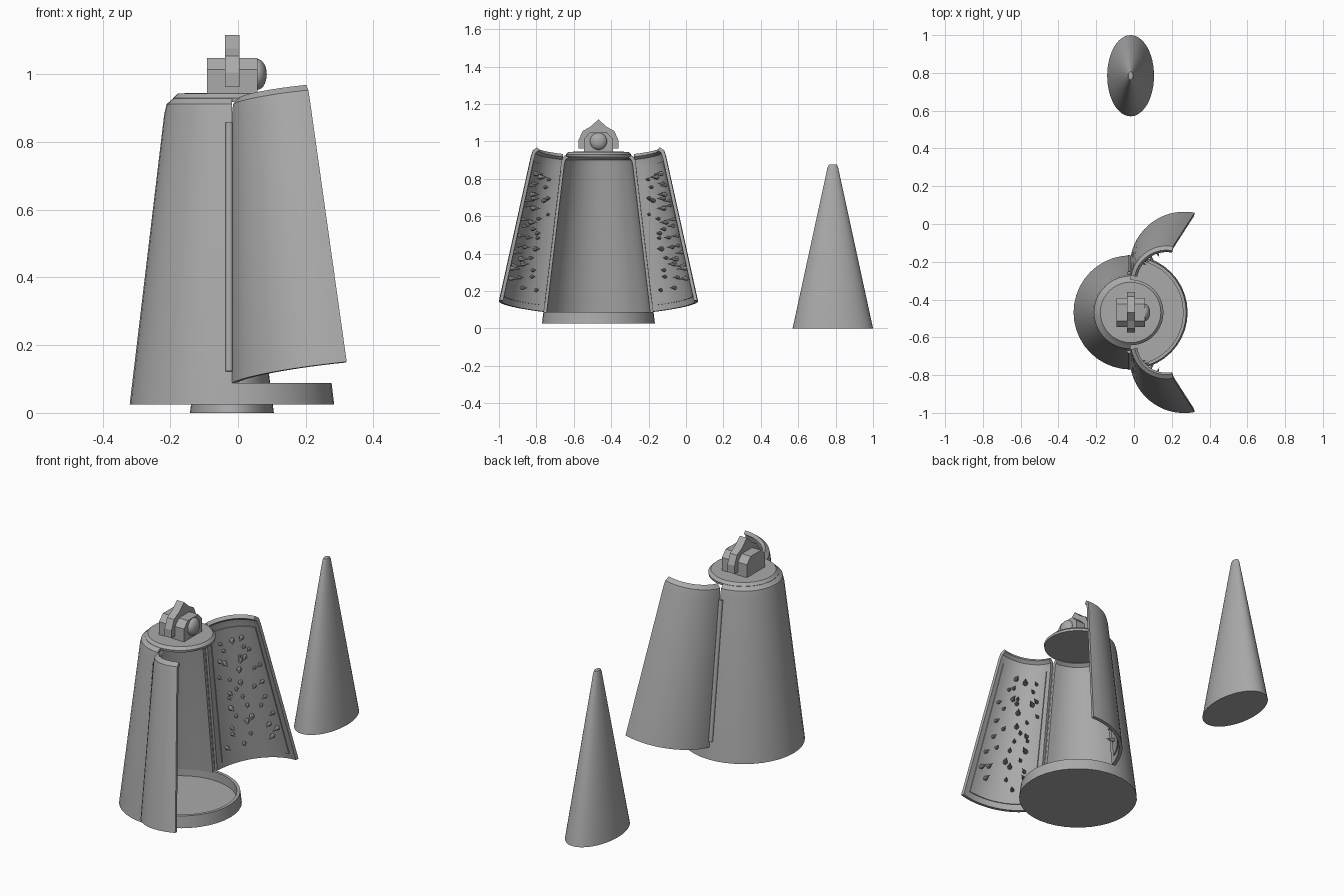
import bpy, bmesh, math, random
from mathutils import Matrix, Vector

if "Cube" in bpy.data.objects:
    bpy.data.objects.remove(bpy.data.objects["Cube"])

random.seed(4)
CENTRE = Matrix.Translation((-0.018, -0.468, 0))
MIRROR = Matrix.Scale(-1, 4, (0, 1, 0))

iron = bpy.data.materials.new("iron_grey")
iron.use_nodes = True
grey = (0.4, 0.4, 0.4, 1)
iron.diffuse_color = grey
iron.node_tree.nodes["Principled BSDF"].inputs["Base Color"].default_value = grey


def finish(name, bm, matrix, smooth=True):
    """Clean a bmesh, place it and turn it into an object."""
    bmesh.ops.transform(bm, matrix=matrix, verts=bm.verts)
    bmesh.ops.remove_doubles(bm, verts=bm.verts, dist=0.0002)
    bmesh.ops.recalc_face_normals(bm, faces=bm.faces)
    mesh = bpy.data.meshes.new(name)
    bm.to_mesh(mesh)
    bm.free()
    mesh.materials.append(iron)
    obj = bpy.data.objects.new(name, mesh)
    bpy.context.collection.objects.link(obj)
    if smooth:
        bpy.ops.object.select_all(action='DESELECT')
        obj.select_set(True)
        bpy.context.view_layer.objects.active = obj
        bpy.ops.object.shade_smooth_by_angle(angle=math.radians(35))
    return obj


def lathe(bm, profile, start=0, end=360, steps=32, matrix=Matrix()):
    """Sweep a closed (radius, z) profile round z between two angles."""
    rings = []
    for i in range(steps + 1):
        a = math.radians(start + (end - start) * i / steps)
        rings.append([bm.verts.new(matrix @ Vector((r * math.cos(a), r * math.sin(a), z)))
                      for r, z in profile])
    n = len(profile)
    for a, b in zip(rings, rings[1:]):
        for j in range(n):
            k = (j + 1) % n
            if profile[j][0] + profile[k][0] > 0:
                quad = [a[j], a[k], b[k], b[j]]
                if profile[j][0] == 0:
                    quad.pop(0)
                elif profile[k][0] == 0:
                    quad.pop(1)
                bm.faces.new(quad)
    if end - start < 360:
        bm.faces.new(rings[0])
        bm.faces.new(rings[-1])


def extrude_x(name, outline, x0, x1):
    """Extrude a (y, z) outline along x."""
    bm = bmesh.new()
    face = bm.faces.new([bm.verts.new((x0, y, z)) for y, z in outline])
    new = bmesh.ops.extrude_face_region(bm, geom=[face])["geom"]
    bmesh.ops.translate(bm, vec=(x1 - x0, 0, 0),
                        verts=[v for v in new if isinstance(v, bmesh.types.BMVert)])
    return finish(name, bm, CENTRE, smooth=False)


def radius(z):
    """Outer radius of the tapered wall at height z."""
    return 0.302 - (z - 0.025) * 0.119


def wall(z0):
    """Closed wall section from z0 to the rounded shoulder."""
    outer = [(radius(z0), z0), (radius(0.88), 0.88), (0.193, 0.912), (0.172, 0.93)]
    inner = [(0.16, 0.914), (0.177, 0.9), (radius(0.87) - 0.018, 0.87), (radius(z0) - 0.018, z0)]
    return outer + inner


# Rear half of the cabinet
bm = bmesh.new()
lathe(bm, wall(0.025), 90, 270, 20)
finish("cabinet_back", bm, CENTRE)

# Round tray with a low rim
bm = bmesh.new()
lathe(bm, [(0, 0.025), (radius(0.025), 0.025), (radius(0.088), 0.088),
           (0.278, 0.088), (0.278, 0.04), (0, 0.04)], steps=40)
finish("base_tray", bm, CENTRE)

# Thin cap
bm = bmesh.new()
lathe(bm, [(0, 0.918), (0.172, 0.918), (0.174, 0.93), (0.16, 0.944), (0, 0.946)], steps=40)
finish("cap", bm, CENTRE)

# Hinge line and the swing of the open door
hinge_low = Vector((0, -radius(0.088), 0.088))
hinge_high = Vector((0, -radius(0.9), 0.9))
axis = (hinge_high - hinge_low).normalized()
swing = (Matrix.Translation(hinge_low) @ Matrix.Rotation(math.radians(-80), 4, axis)
         @ Matrix.Translation(-hinge_low))

# Scattered spike placements on a door's inner wall
spots = []
for row in range(13):
    for col in range(3):
        spots.append((-72 + 22 * col + random.uniform(-8, 8) + (row % 2) * 9,
                      0.21 + 0.049 * row + random.uniform(-0.02, 0.02),
                      random.uniform(0.7, 1.15)))

for side, flip in (("right", Matrix()), ("left", MIRROR)):
    # Quarter door with an inner liner panel
    bm = bmesh.new()
    lathe(bm, wall(0.088), -90, 0, 14)
    finish(side + "_door", bm, CENTRE @ flip @ swing)
    bm = bmesh.new()
    lathe(bm, [(radius(0.12) - 0.01, 0.12), (radius(0.86) - 0.01, 0.86),
               (radius(0.86) - 0.023, 0.86), (radius(0.12) - 0.023, 0.12)], -83, -7, 14)
    finish(side + "_door_liner", bm, CENTRE @ flip @ swing)

    # Teardrop spikes pointing inwards
    bm = bmesh.new()
    for angle, z, size in spots:
        a = math.radians(angle)
        out = Vector((math.cos(a), math.sin(a), 0))
        place = (Matrix.Translation(out * (radius(z) - 0.03) + Vector((0, 0, z)))
                 @ (-out).to_track_quat('Z', 'Y').to_matrix().to_4x4()
                 @ Matrix.Scale(size, 4))
        lathe(bm, [(0, -0.012), (0.009, -0.008), (0.012, 0), (0.009, 0.012), (0, 0.046)],
              steps=8, matrix=place)
    finish(side + "_door_spikes", bm, CENTRE @ flip @ swing)

    # Hinge rod along the door seam
    bm = bmesh.new()
    rod = (Matrix.Translation(hinge_low + Vector((-0.008, -0.003, 0)))
           @ axis.to_track_quat('Z', 'Y').to_matrix().to_4x4())
    lathe(bm, [(0, 0.035), (0.011, 0.035), (0.011, 0.775), (0, 0.775)], steps=12, matrix=rod)
    finish(side + "_hinge", bm, CENTRE @ flip)


def mirrored(half):
    """Complete a symmetric (y, z) outline from its positive half."""
    return half + [(-y, z) for y, z in reversed(half) if y > 0]


# Head block, crest and domed face on the cap
extrude_x("head_block", mirrored([(0.077, 0.94), (0.077, 1.015), (0.045, 1.048)]), -0.074, 0.076)
extrude_x("head_crest", mirrored([(0.107, 0.962), (0.107, 1.005), (0.085, 1.055),
                                  (0.045, 1.077), (0, 1.117)][::-1])[0:5]
          + [(-0.107, 0.962), (-0.107, 1.005), (-0.085, 1.055), (-0.045, 1.077)],
          -0.02, 0.022)
bm = bmesh.new()
bmesh.ops.create_uvsphere(bm, u_segments=24, v_segments=14, radius=0.046)
finish("face_dome", bm, CENTRE @ Matrix.Translation((0.074, 0, 1.0)) @ Matrix.Scale(0.63, 4, (1, 0, 0)))

# Separate oval cone standing behind
bm = bmesh.new()
lathe(bm, [(0, 0), (1, 0), (0.13, 0.862), (0.1, 0.875), (0, 0.877)], steps=48)
finish("oval_cone", bm, Matrix.Translation((-0.018, 0.785, 0)) @ Matrix.Diagonal((0.124, 0.215, 1, 1)))
